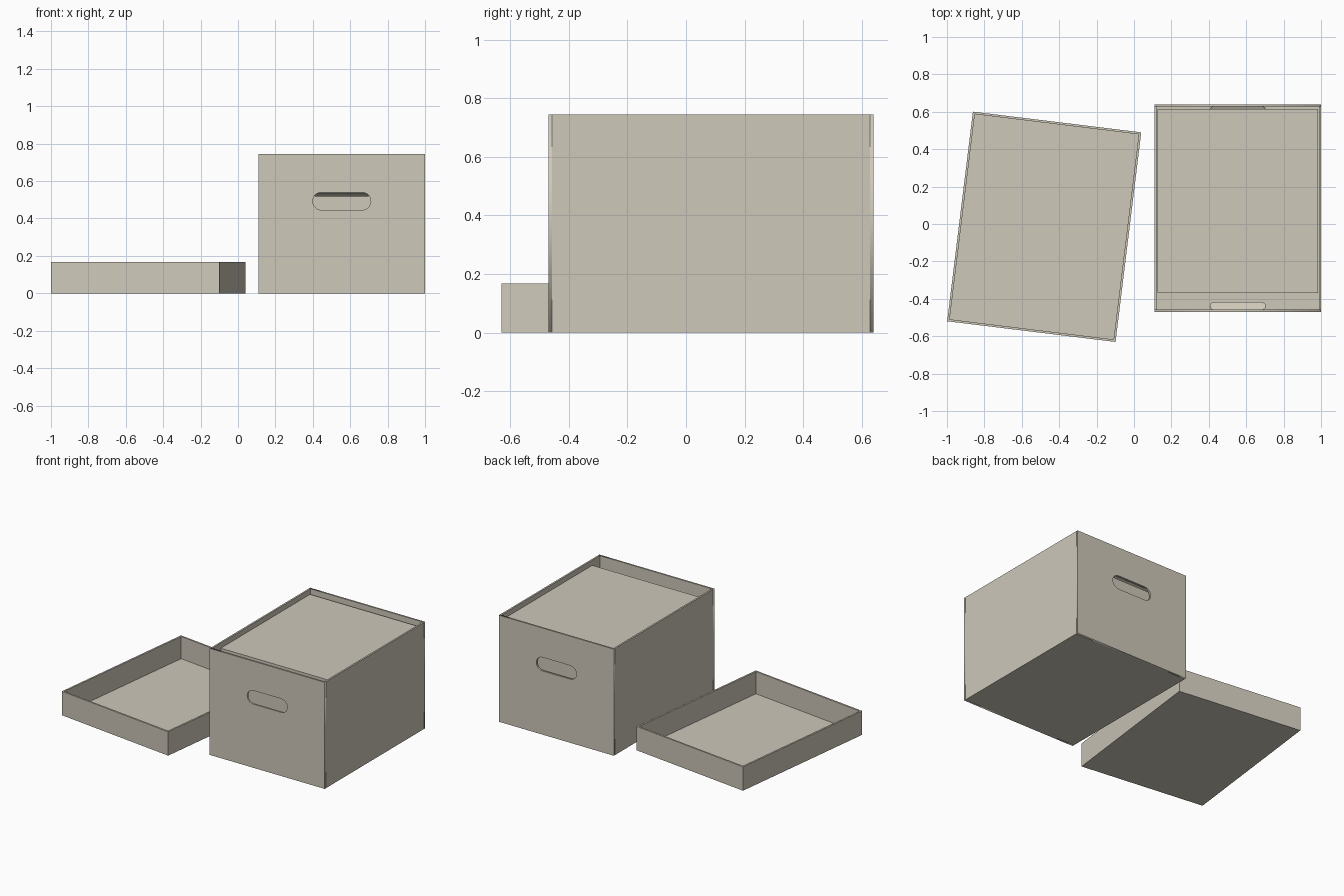
import bpy, math
from mathutils import Matrix, Vector

if "Cube" in bpy.data.objects:
    bpy.data.objects.remove(bpy.data.objects["Cube"])

card = bpy.data.materials.new("warm_grey_card")
card.diffuse_color = (0.62, 0.58, 0.49, 1)
card.use_nodes = True
card.node_tree.nodes["Principled BSDF"].inputs["Base Color"].default_value = card.diffuse_color

T = 0.012                                  # card thickness
X0, X1, Y0, Y1, H = 0.11, 1.0, -0.47, 0.64, 0.745
CX, CY = (X0 + X1) / 2, (Y0 + Y1) / 2


def block(name, lo, hi, matrix=Matrix()):
    """Axis-aligned block between two corners, optionally placed by a matrix."""
    lo, hi = Vector(lo), Vector(hi)
    bpy.ops.mesh.primitive_cube_add(size=1)
    ob = bpy.context.object
    ob.name = ob.data.name = name
    size = hi - lo
    ob.data.transform(matrix @ Matrix.Translation((lo + hi) / 2)
                      @ Matrix.Diagonal((*size, 1)))
    ob.data.materials.append(card)
    return ob


def stadium(w, h, cx=0, cy=0, n=10):
    """Outline of a slot with fully rounded ends."""
    r = h / 2
    pts = []
    for side, start in ((1, -90), (-1, 90)):
        for i in range(n + 1):
            a = math.radians(start + 180 * i / n)
            pts.append((cx + side * (w / 2 - r) + r * math.cos(a),
                        cy + r * math.sin(a)))
    return pts


def plate(name, outlines, thickness, matrix):
    """Filled flat profile (later outlines are holes) given a thickness."""
    cu = bpy.data.curves.new(name + "_profile", 'CURVE')
    cu.dimensions = '2D'
    cu.fill_mode = 'BOTH'
    cu.extrude = thickness / 2
    for pts in outlines:
        sp = cu.splines.new('POLY')
        sp.points.add(len(pts) - 1)
        for p, (x, y) in zip(sp.points, pts):
            p.co = (x, y, 0, 1)
        sp.use_cyclic_u = True
    tmp = bpy.data.objects.new(name + "_profile", cu)
    bpy.context.collection.objects.link(tmp)
    bpy.context.view_layer.update()
    me = bpy.data.meshes.new_from_object(
        tmp.evaluated_get(bpy.context.evaluated_depsgraph_get()))
    bpy.data.objects.remove(tmp)
    bpy.data.curves.remove(cu)
    me.name = name
    me.transform(matrix)
    me.materials.clear()
    me.materials.append(card)
    ob = bpy.data.objects.new(name, me)
    bpy.context.collection.objects.link(ob)
    return ob


# Box floor and side walls
block("box_floor", (X0 + T, Y0 + T, 0), (X1 - T, Y1 - T, T))
block("box_left_wall", (X0, Y0 + T, 0), (X0 + T, Y1 - T, H))
block("box_right_wall", (X1 - T, Y0 + T, 0), (X1, Y1 - T, H))

# End walls with handle slots, and the folded-in handle flaps
upright = Matrix.Rotation(math.radians(90), 4, 'X')
rect = [(X0, 0), (X1, 0), (X1, H), (X0, H)]
slot = stadium(0.31, 0.095, CX, 0.4925)
for end, y, s in (("front", Y0, 1), ("back", Y1, -1)):
    plate(f"box_{end}_wall", [rect, slot], T,
          Matrix.Translation((0, y + s * T / 2, 0)) @ upright)
    plate(f"{end}_handle_flap", [stadium(0.30, 0.044)], 0.004,
          Matrix.Translation((CX, y + s * (T + 0.019), 0.528))
          @ Matrix.Rotation(math.radians(-26 * s), 4, 'X'))

# Stored contents filling the box to just below the rim
block("box_contents", (X0 + 0.016, -0.37, T), (X1 - 0.016, Y1 - 0.024, 0.712))

# Upturned lid lying beside the box, slightly turned
W, D, LH = 0.907 / 2, 1.129 / 2, 0.167
turn = Matrix.Translation((-0.48, -0.015, 0)) @ Matrix.Rotation(math.radians(-7), 4, 'Z')
block("lid_panel", (-W + T, -D + T, 0), (W - T, D - T, T), turn)
for name, s in (("left", -1), ("right", 1)):
    a, b = sorted((s * W, s * (W - T)))
    block(f"lid_{name}_side", (a, -D + T, 0), (b, D - T, LH), turn)
for name, s in (("front", -1), ("back", 1)):
    a, b = sorted((s * D, s * (D - T)))
    block(f"lid_{name}_side", (-W, a, 0), (W, b, LH), turn)
